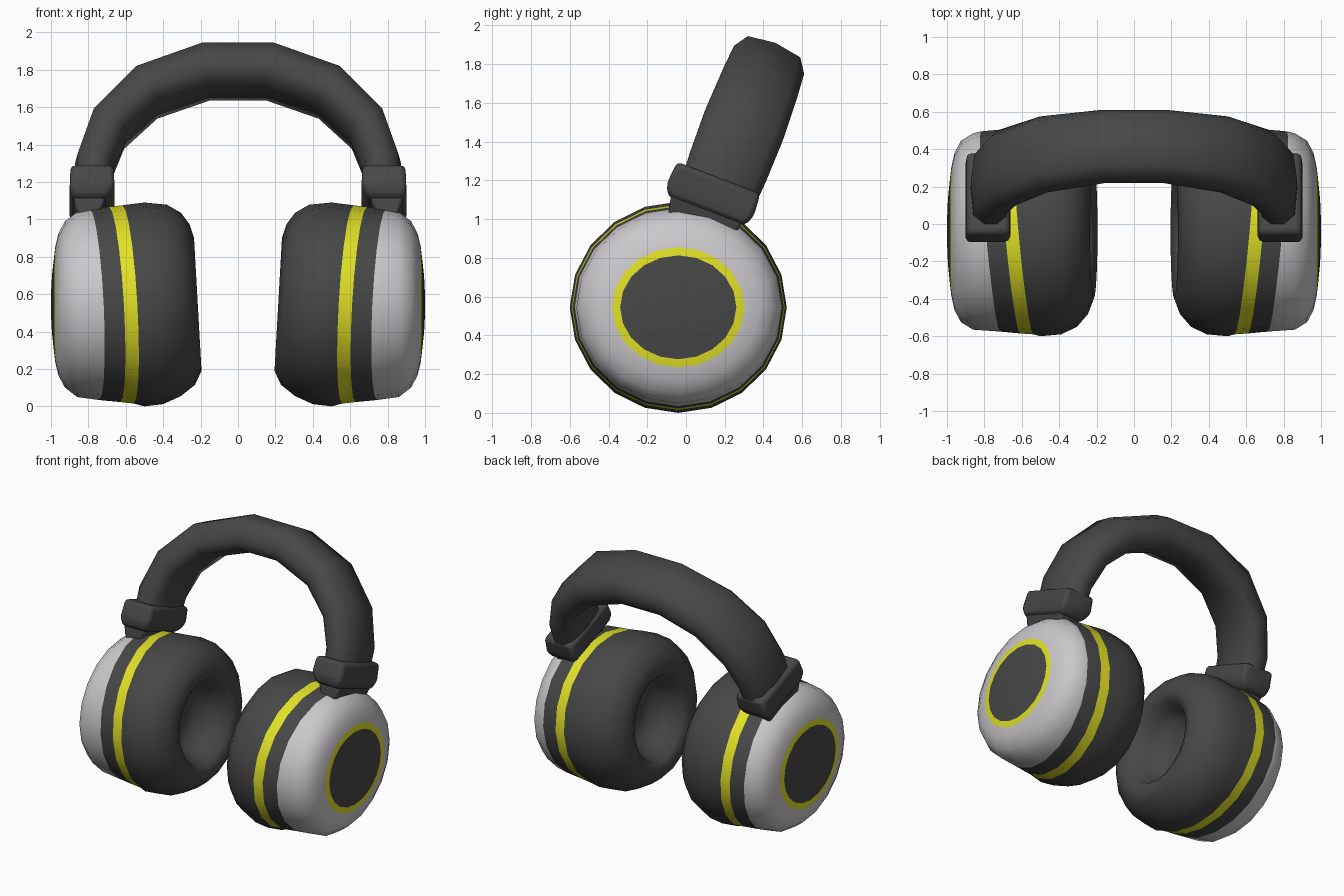
import bpy, bmesh, math
from mathutils import Vector

if "Cube" in bpy.data.objects:
    bpy.data.objects.remove(bpy.data.objects["Cube"])


def material(name, rgb):
    m = bpy.data.materials.new(name)
    m.diffuse_color = (*rgb, 1)
    m.use_nodes = True
    m.node_tree.nodes["Principled BSDF"].inputs["Base Color"].default_value = m.diffuse_color
    return m


DARK = material("charcoal", (0.063, 0.063, 0.063))
LIGHT = material("light grey", (0.60, 0.58, 0.60))
YELLOW = material("yellow", (0.75, 0.75, 0.02))

TILT = math.radians(21)                                   # headband leans back
UP = Vector((0, math.sin(TILT), math.cos(TILT)))
ACROSS = Vector((0, math.cos(TILT), -math.sin(TILT)))


def finish(name, bm, angle, mats):
    bmesh.ops.recalc_face_normals(bm, faces=bm.faces)
    me = bpy.data.meshes.new(name)
    bm.to_mesh(me)
    bm.free()
    for m in mats:
        me.materials.append(m)
    me.shade_smooth()
    me.set_sharp_from_angle(angle=math.radians(angle))
    ob = bpy.data.objects.new(name, me)
    bpy.context.collection.objects.link(ob)
    return ob


def loft(bm, rings, mats=None):
    """Bridge closed rings of points; cap both ends."""
    vs = [[bm.verts.new(p) for p in r] for r in rings]
    n = len(vs[0])
    for k in range(len(vs) - 1):
        for i in range(n):
            j = (i + 1) % n
            f = bm.faces.new((vs[k][i], vs[k][j], vs[k + 1][j], vs[k + 1][i]))
            if mats:
                f.material_index = mats[k]
    bm.faces.new(vs[0])
    bm.faces.new(vs[-1])


# Ear cup profile: x, y radius, z radius, y skew, z skew, colour of next band
# colours: 0 charcoal, 1 light grey, 2 yellow
CUP = [
    (0.45, 0.08, 0.09, 0, 0, 0), (0.43, 0.18, 0.21, 0, 0, 0), (0.34, 0.235, 0.265, 0, 0.01, 0),
    (0.25, 0.28, 0.30, 0, 0.02, 0), (0.215, 0.36, 0.355, 0, 0.02, 0), (0.245, 0.44, 0.43, 0, 0.015, 0),
    (0.305, 0.51, 0.49, 0, 0, 0), (0.39, 0.55, 0.533, 0, -0.01, 0), (0.50, 0.56, 0.545, 0, 0, 0),
    (0.588, 0.55, 0.53, 0.05, 0.03, 2), (0.66, 0.545, 0.522, 0.05, 0.03, 0),
    (0.768, 0.535, 0.511, 0.05, 0.025, 1), (0.86, 0.525, 0.495, 0, 0, 1),
    (0.925, 0.485, 0.445, 0, 0, 1), (0.96, 0.42, 0.38, 0, 0, 1),
    (0.977, 0.342, 0.31, 0, 0, 2), (0.982, 0.30, 0.268, 0, 0, 0),
    (0.995, 0.17, 0.15, 0, 0, 0), (1.0, 0.05, 0.05, 0, 0, 0),
]
SIDES = 20


def ear_cup(name, s):
    rings = []
    for x, ry, rz, sy, sz, _ in CUP:
        ring = []
        for i in range(SIDES):
            a = math.tau * i / SIDES
            c, d = math.cos(a), math.sin(a)
            ring.append((s * (x + sy * c + sz * d), -0.04 + ry * c, 0.545 + rz * d))
        rings.append(ring)
    bm = bmesh.new()
    loft(bm, rings, [p[5] for p in CUP])
    return finish(name, bm, 60, [DARK, LIGHT, YELLOW])


# Headband: rounded section swept along an arch in the leaning plane
def headband():
    half = [(0.77, -0.08), (0.765, 0.08), (0.685, 0.305), (0.485, 0.51), (0.17, 0.628)]
    path = half + [(-x, t) for x, t in reversed(half)]
    widths = [0.20, 0.21, 0.215, 0.205, 0.195]
    thick = [0.095, 0.10, 0.107, 0.118, 0.122]
    widths += widths[::-1]
    thick += thick[::-1]
    section = [(-1, -0.35), (-0.8, -0.85), (0, -1), (0.8, -0.85), (1, -0.35),
               (1, 0.3), (0.75, 0.9), (0, 1.1), (-0.75, 0.95), (-1, 0.35)]
    base = Vector((0, 0.19, 1.2))
    rings = []
    for k, (x, t) in enumerate(path):
        a, b = path[max(k - 1, 0)], path[min(k + 1, len(path) - 1)]
        tx, tt = b[0] - a[0], b[1] - a[1]
        ln = math.hypot(tx, tt)
        out = Vector((tt / ln, 0, 0)) + UP * (-tx / ln)
        centre = base + Vector((x, 0, 0)) + UP * t
        rings.append([centre + ACROSS * (w * widths[k]) + out * (h * thick[k]) for w, h in section])
    bm = bmesh.new()
    loft(bm, rings)
    return finish("headband", bm, 60, [DARK])


# Slider socket and neck: tapered, bevelled blocks under each band end
def block(name, s, levels, bevel):
    """levels: (height along the lean, x min, x max, half width)"""
    base = Vector((0, 0.135, 1.125))
    rings = []
    for t, x0, x1, w in levels:
        c = base + UP * t
        rings.append([c + ACROSS * q + Vector((s * x, 0, 0))
                      for x, q in ((x0, -w), (x1, -w), (x1, w), (x0, w))])
    bm = bmesh.new()
    loft(bm, rings)
    ob = finish(name, bm, 40, [DARK])
    mod = ob.modifiers.new("bevel", "BEVEL")
    mod.width, mod.segments = bevel, 2
    return ob


for side, s in (("right", 1), ("left", -1)):
    ear_cup(side + "_ear_cup", s)
    block(side + "_slider_socket", s,
          [(-0.09, 0.70, 0.885, 0.21), (-0.03, 0.66, 0.90, 0.24), (0.095, 0.665, 0.895, 0.23)], 0.025)
    block(side + "_neck", s,
          [(-0.25, 0.75, 0.83, 0.15), (-0.14, 0.73, 0.865, 0.185), (-0.06, 0.70, 0.885, 0.20)], 0.015)
headband()
